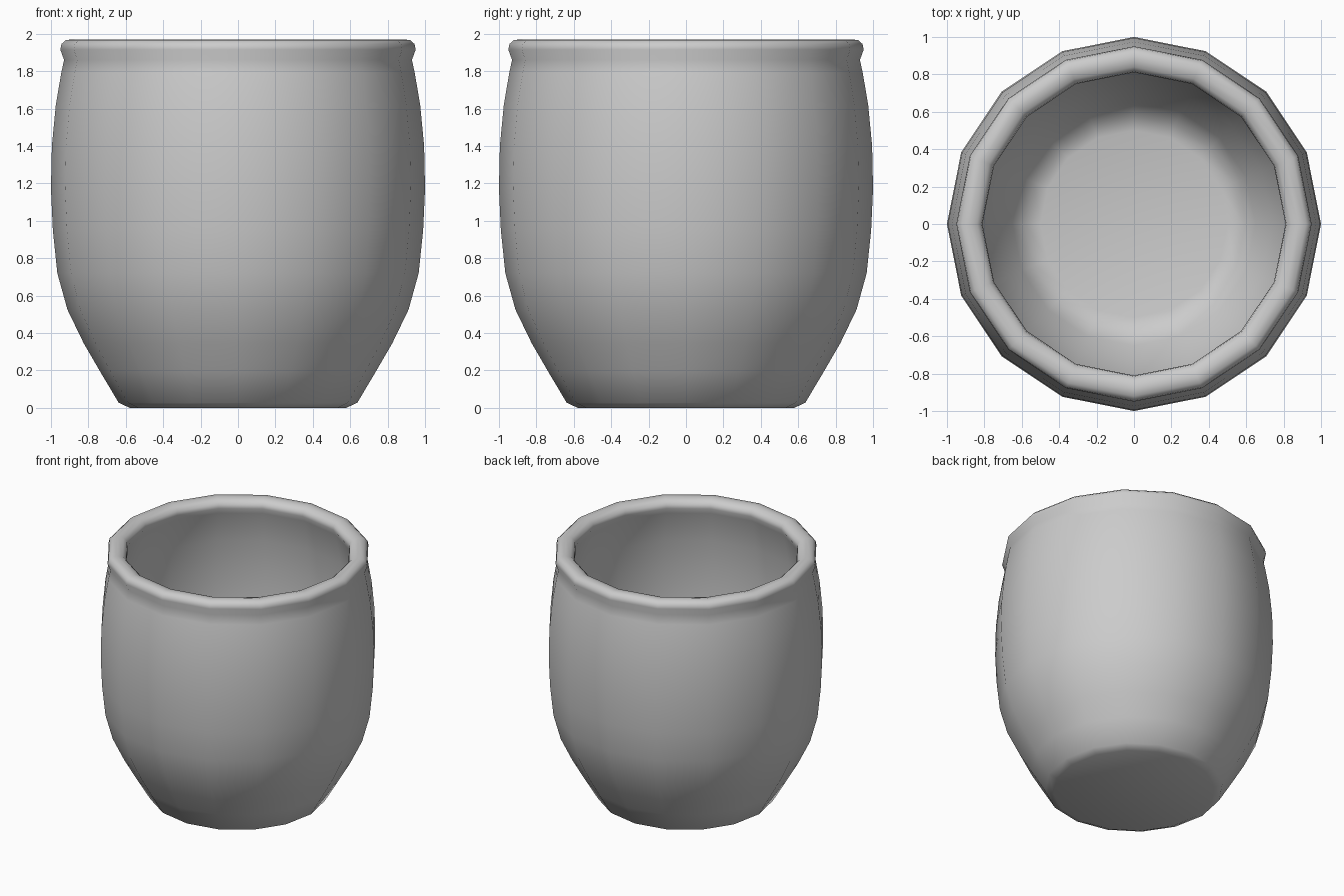
import bpy, bmesh, math

if "Cube" in bpy.data.objects:
    bpy.data.objects.remove(bpy.data.objects["Cube"])

SIDES = 16

# Profile (radius, height): base, outer wall, rolled rim, inner wall, floor
profile = [
    (0.58, 0.0), (0.638, 0.027), (0.735, 0.19), (0.825, 0.345), (0.912, 0.525),
    (0.966, 0.72), (0.99, 0.95), (1.0, 1.17), (0.995, 1.4), (0.974, 1.62),
    (0.945, 1.79), (0.93, 1.86),
    (0.95, 1.915), (0.944, 1.945), (0.92, 1.966), (0.88, 1.97), (0.84, 1.96),
    (0.815, 1.935), (0.81, 1.905), (0.83, 1.86),
    (0.875, 1.62), (0.90, 1.4), (0.905, 1.17), (0.895, 0.95), (0.87, 0.74),
    (0.82, 0.55), (0.74, 0.37), (0.65, 0.21), (0.58, 0.12), (0.50, 0.10),
]


def lathe(name, pts):
    bm = bmesh.new()
    rings = []
    for r, z in pts:
        rings.append([bm.verts.new((r * math.cos(2 * math.pi * i / SIDES),
                                    r * math.sin(2 * math.pi * i / SIDES), z))
                      for i in range(SIDES)])
    for a, b in zip(rings, rings[1:]):
        for i in range(SIDES):
            j = (i + 1) % SIDES
            bm.faces.new((a[i], a[j], b[j], b[i]))
    bm.faces.new(rings[0][::-1])
    bm.faces.new(rings[-1])
    for f in bm.faces:
        f.smooth = True
    mesh = bpy.data.meshes.new(name)
    bm.to_mesh(mesh)
    bm.free()
    obj = bpy.data.objects.new(name, mesh)
    bpy.context.collection.objects.link(obj)
    return obj


# Hollow pot turned in one piece
lathe("pot", profile)
